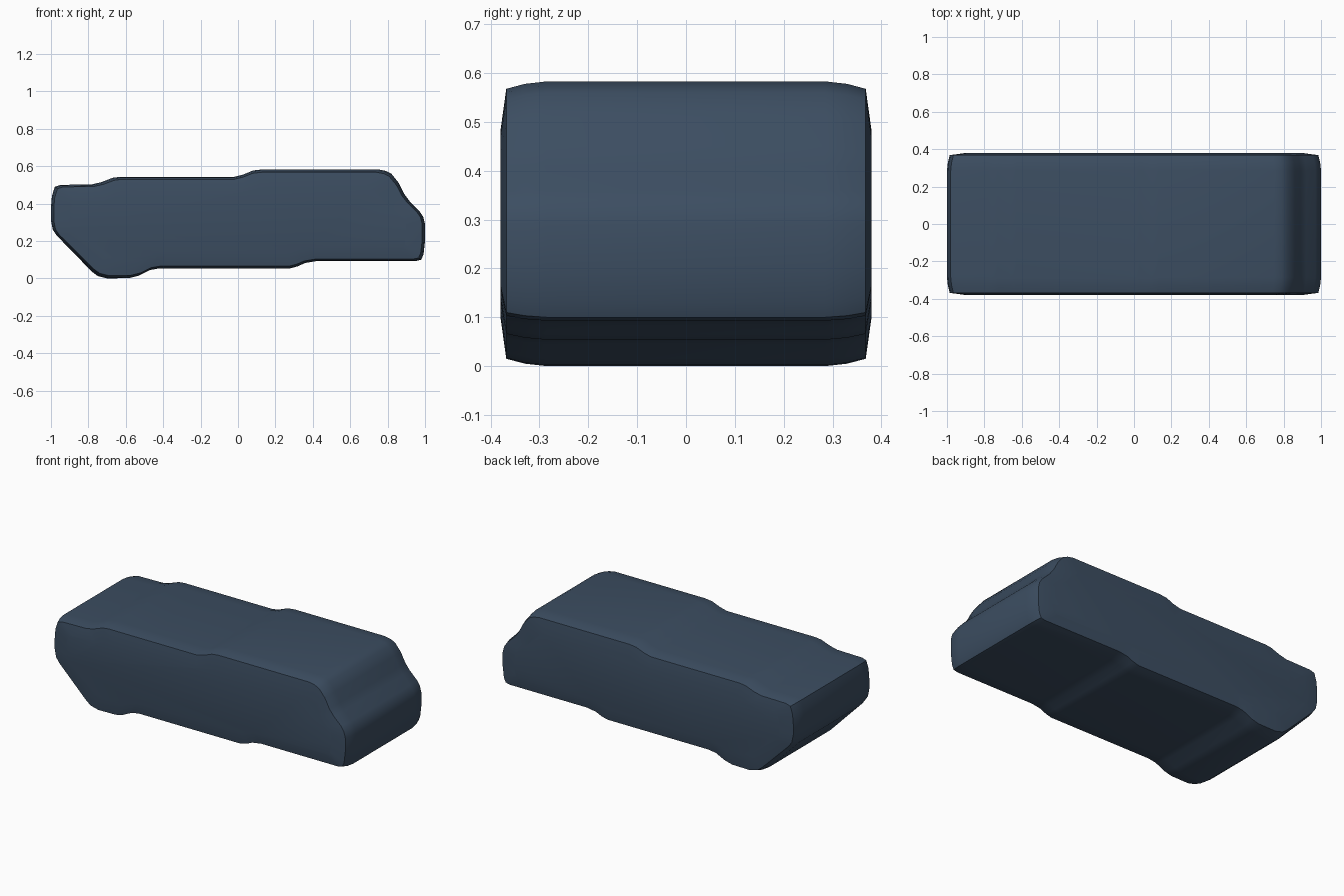
import bpy, bmesh, math

if "Cube" in bpy.data.objects:
    bpy.data.objects.remove(bpy.data.objects["Cube"])

# Side outline of the block (x, z), from the upper left, clockwise
OUTLINE = [
    (-.995, .44), (-.98, .49), (-.95, .50), (-.78, .503), (-.73, .515),
    (-.67, .538), (-.63, .543), (-.02, .543), (.03, .556), (.08, .577),
    (.13, .583), (.75, .583), (.79, .575), (.82, .56), (.86, .51),
    (.89, .45), (.92, .41), (.97, .36), (.99, .33), (1, .29), (1, .20),
    (.992, .13), (.98, .10), (.95, .093), (.42, .093), (.36, .083),
    (.32, .065), (.28, .054), (-.42, .054), (-.47, .045), (-.53, .015),
    (-.58, .002), (-.70, 0), (-.75, .013), (-.78, .035), (-.97, .23),
    (-.99, .26), (-1, .31), (-1, .38)]

# Cross-section of the rounded flanks: (y, inset from the outline)
HALF = [(.38, .10), (.368, .015), (.33, .005), (.285, 0)]
SECTION = [(-y, d) for y, d in HALF] + [(y, d) for y, d in reversed(HALF)]
MID_Z = .29

paint = bpy.data.materials.new("slate blue")
paint.diffuse_color = (.045, .075, .12, 1)
paint.use_nodes = True
paint.node_tree.nodes["Principled BSDF"].inputs["Base Color"].default_value = paint.diffuse_color

# Hull: outline rings swept across the width, capped on both flanks
bm = bmesh.new()
rings = []
for y, d in SECTION:
    rings.append([bm.verts.new((x * (1 - d), y, MID_Z + (z - MID_Z) * (1 - d / MID_Z)))
                  for x, z in OUTLINE])
n = len(OUTLINE)
for a, b in zip(rings, rings[1:]):
    for i in range(n):
        j = (i + 1) % n
        bm.faces.new((a[i], a[j], b[j], b[i]))
bm.faces.new(rings[0])
bm.faces.new(rings[-1])
bmesh.ops.recalc_face_normals(bm, faces=bm.faces)

mesh = bpy.data.meshes.new("hull")
bm.to_mesh(mesh)
bm.free()
mesh.materials.append(paint)
hull = bpy.data.objects.new("hull", mesh)
bpy.context.collection.objects.link(hull)

bpy.context.view_layer.objects.active = hull
hull.select_set(True)
bpy.ops.object.shade_smooth_by_angle(angle=math.radians(35))
